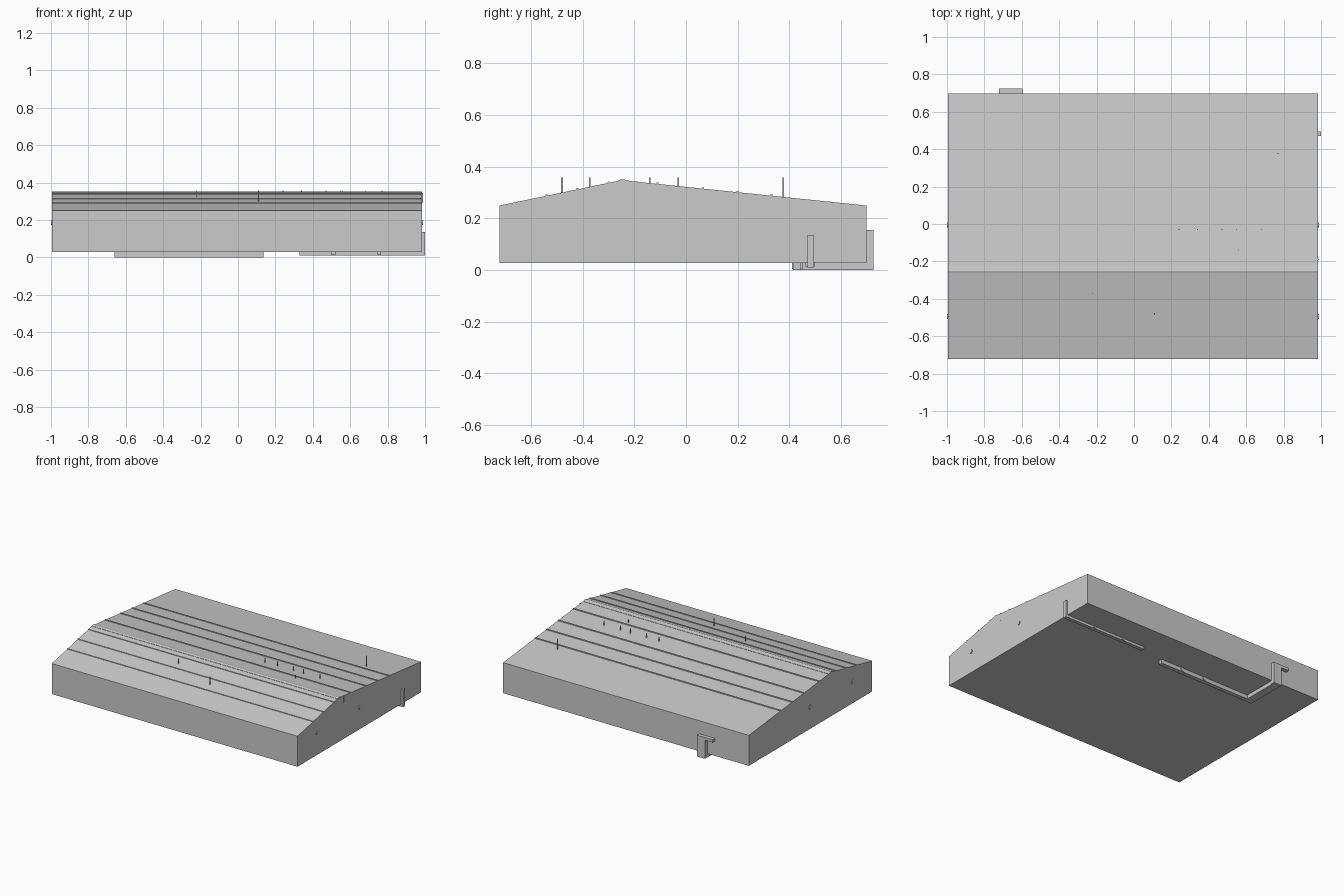
import bpy, math

if "Cube" in bpy.data.objects:
    bpy.data.objects.remove(bpy.data.objects["Cube"])

X0, X1 = -0.995, 0.985
Y0, YR, Y1 = -0.722, -0.25, 0.698
EAVE, RIDGE, BASE = 0.25, 0.348, 0.028


def roof_z(y):
    if y < YR:
        return EAVE + (RIDGE - EAVE) * (y - Y0) / (YR - Y0)
    return EAVE + (RIDGE - EAVE) * (Y1 - y) / (Y1 - YR)


def extrude_x(name, profile, x0, x1):
    """Extrude a closed (y, z) profile along x."""
    n = len(profile)
    verts = [(x, y, z) for x in (x0, x1) for y, z in profile]
    faces = [tuple(reversed(range(n))), tuple(range(n, 2 * n))]
    faces += [(i, (i + 1) % n, (i + 1) % n + n, i + n) for i in range(n)]
    me = bpy.data.meshes.new(name)
    me.from_pydata(verts, [], faces)
    ob = bpy.data.objects.new(name, me)
    bpy.context.collection.objects.link(ob)
    return ob


def box(name, x0, x1, y0, y1, z0, z1):
    return extrude_x(name, [(y0, z0), (y1, z0), (y1, z1), (y0, z1)], x0, x1)


# Building body with asymmetric gable roof
extrude_x("building_body", [(Y0, BASE), (Y1, BASE), (Y1, EAVE),
                            (YR, RIDGE), (Y0, EAVE)], X0, X1)

# Low roof ribs running the full length
for y in (-0.54, -0.42, -0.30, -0.11, 0.065, 0.20, 0.33):
    a, b = y - 0.004, y + 0.004
    extrude_x("roof_rib", [(a, roof_z(a) - 0.003), (b, roof_z(b) - 0.003),
                           (b, roof_z(b) + 0.005), (a, roof_z(a) + 0.005)], X0, X1)

# Ridge cap
a, b = YR - 0.012, YR + 0.03
extrude_x("ridge_cap", [(a, roof_z(a) - 0.002), (b, roof_z(b) - 0.002), (b, roof_z(b) + 0.002),
                        (YR, RIDGE + 0.004), (a, roof_z(a) + 0.002)], X0, X1)

# Thin roof posts
posts = [(x, -0.03) for x in (0.24, 0.34, 0.47, 0.55, 0.68)]
posts += [(0.77, 0.377), (0.56, -0.14), (-0.22, -0.372), (0.11, -0.48)]
for x, y in posts:
    box("roof_post", x - 0.002, x + 0.002, y - 0.003, y + 0.003, roof_z(y) - 0.005, 0.358)

# Gable vent strip near the ridge
box("gable_strip", X1 - 0.002, X1 + 0.003, -0.193, -0.187, 0.29, 0.345)

# Small round fittings on both end walls
for x in (X0, X1):
    for y in (-0.495, -0.005):
        bpy.ops.mesh.primitive_cylinder_add(vertices=12, radius=0.014, depth=0.01,
                                            location=(x, y, 0.187),
                                            rotation=(0, math.pi / 2, 0))
        bpy.context.object.name = "wall_fitting"

# Right drain: run under the floor, then up the end wall
box("right_drain_run", 0.33, 1.0, 0.47, 0.495, 0.01, BASE + 0.002)
box("right_drain_riser", X1 - 0.002, 1.0, 0.47, 0.495, 0.01, 0.135)

# Rear drain: run, elbow to the back wall, riser and top arm
box("rear_drain_run", -0.66, 0.135, 0.415, 0.445, 0.0, BASE + 0.002)
box("rear_drain_elbow", -0.66, -0.60, 0.415, 0.725, 0.0, BASE + 0.002)
box("rear_drain_riser", -0.66, -0.595, Y1 - 0.002, 0.725, 0.0, 0.155)
box("rear_drain_arm", -0.722, -0.595, Y1 - 0.002, 0.725, 0.135, 0.155)

# Pipe brackets
for x in (-0.23, -0.04):
    box("rear_drain_bracket", x - 0.01, x + 0.01, 0.41, 0.45, 0.004, BASE + 0.002)
for x in (0.51, 0.755):
    box("right_drain_bracket", x - 0.01, x + 0.01, 0.46, 0.50, 0.014, BASE + 0.002)
